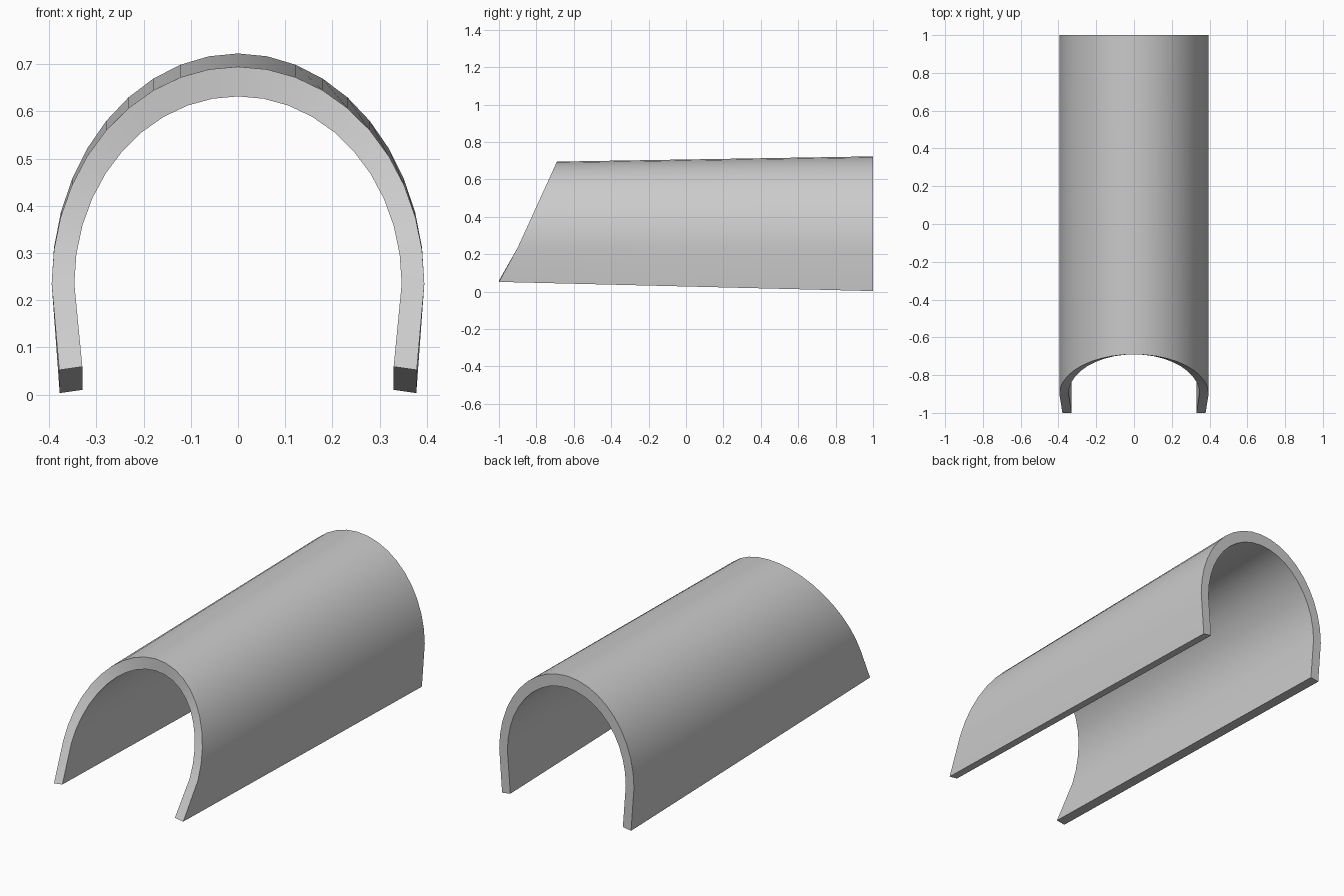
import bpy, bmesh
from math import sin, cos, radians

if "Cube" in bpy.data.objects:
    bpy.data.objects.remove(bpy.data.objects["Cube"])

STEPS = 10      # segments per quarter of the arch
KNEE_Z = 0.235  # where the curved roof meets the straight legs


def half_profile(foot, radius, height):
    """Right half from the foot up to the crown, as (x, z)."""
    arc = [(radius * sin(radians(90 - 9 * i)), KNEE_Z + height * cos(radians(90 - 9 * i)))
           for i in range(STEPS + 1)]
    return [foot] + arc


def full_profile(half):
    """Mirror a half profile across x = 0."""
    return half + [(-x, z) for x, z in reversed(half[:-1])]


# Outer and inner skins at the slanted front and the upright back
front_out = full_profile(half_profile((0.379, 0.052), 0.395, 0.460))
front_in = full_profile(half_profile((0.330, 0.059), 0.347, 0.397))
back_out = full_profile(half_profile((0.378, 0.003), 0.395, 0.488))
back_in = full_profile(half_profile((0.330, 0.010), 0.347, 0.425))


def front_y(z):
    """Depth of the raked front edge for an outer height z."""
    if z < KNEE_Z:
        return -1.0 + 0.1 * (z - 0.052) / (KNEE_Z - 0.052)
    return -0.9 + 0.21 * (z - KNEE_Z) / 0.46


bm = bmesh.new()
ys = [front_y(z) for _, z in front_out]
fo = [bm.verts.new((x, y, z)) for (x, z), y in zip(front_out, ys)]
fi = [bm.verts.new((x, y, z)) for (x, z), y in zip(front_in, ys)]
bo = [bm.verts.new((x, 1, z)) for x, z in back_out]
bi = [bm.verts.new((x, 1, z)) for x, z in back_in]

# Outer skin, back rim, inner skin and front rim
rows = [fo, bo, bi, fi]
for a, b in zip(rows, rows[1:] + rows[:1]):
    for i in range(len(a) - 1):
        bm.faces.new((a[i], b[i], b[i + 1], a[i + 1]))
# Undersides of both legs
for i in (0, -1):
    bm.faces.new([r[i] for r in rows])
bmesh.ops.recalc_face_normals(bm, faces=bm.faces)

mesh = bpy.data.meshes.new("arched_cover")
bm.to_mesh(mesh)
bm.free()
cover = bpy.data.objects.new("arched_cover", mesh)
bpy.context.collection.objects.link(cover)

# Smooth curve with crisp rims
bpy.context.view_layer.objects.active = cover
cover.select_set(True)
bpy.ops.object.shade_smooth_by_angle(angle=radians(30))
